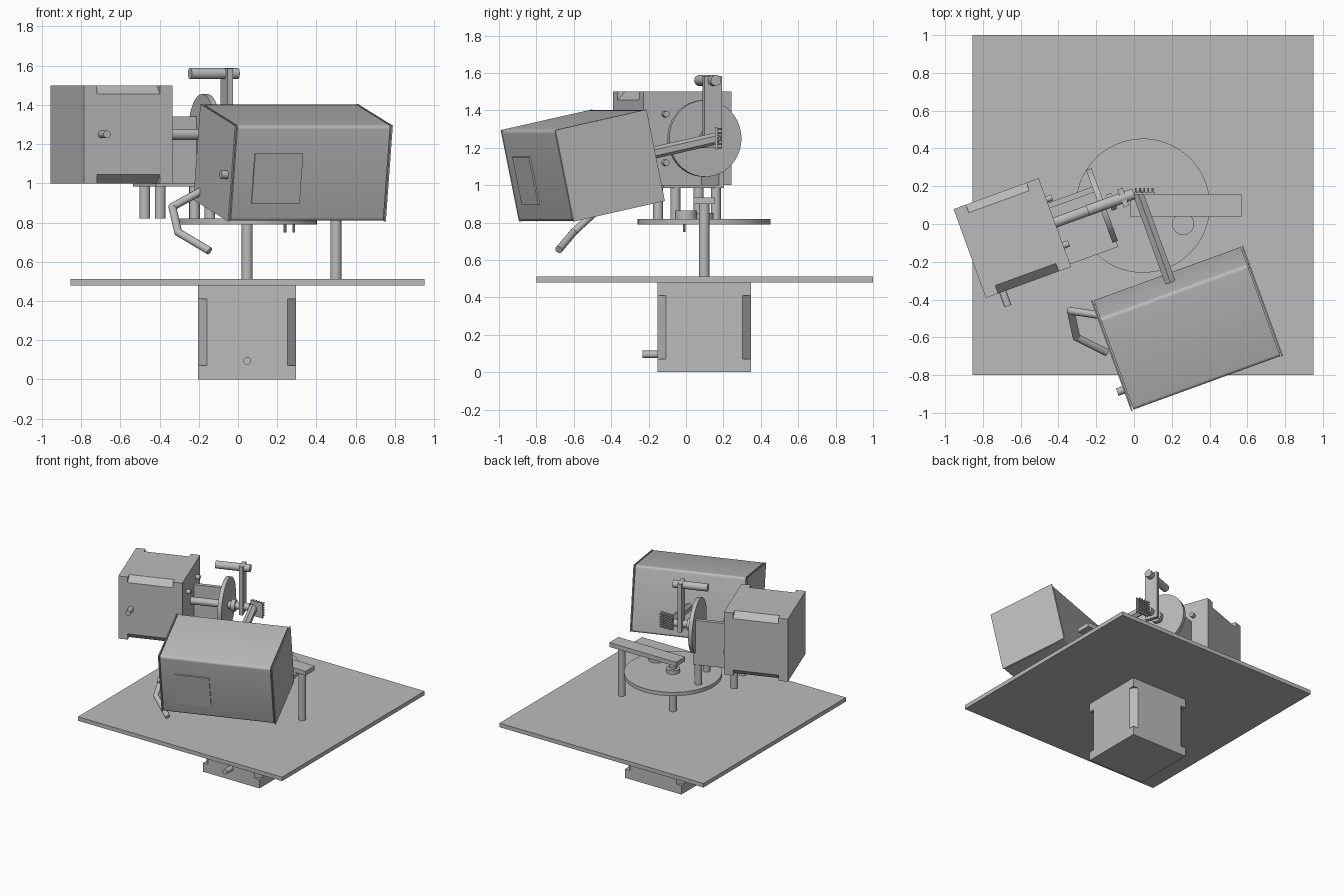
import bpy, bmesh
from math import radians
from mathutils import Matrix, Vector

if "Cube" in bpy.data.objects:
    bpy.data.objects.remove(bpy.data.objects["Cube"])

grey = bpy.data.materials.new("plain_grey")
grey.use_nodes = True
grey.diffuse_color = (0.5, 0.5, 0.5, 1)
grey.node_tree.nodes["Principled BSDF"].inputs["Base Color"].default_value = (0.5, 0.5, 0.5, 1)


def finish(name, bm, frame):
    mesh = bpy.data.meshes.new(name)
    bm.to_mesh(mesh)
    bm.free()
    mesh.materials.append(grey)
    ob = bpy.data.objects.new(name, mesh)
    ob.matrix_world = frame
    bpy.context.collection.objects.link(ob)
    bpy.ops.object.select_all(action='DESELECT')
    bpy.context.view_layer.objects.active = ob
    ob.select_set(True)
    bpy.ops.object.shade_smooth_by_angle(angle=radians(35))
    return ob


WORLD = Matrix.Identity(4)


def box(name, lo, hi, frame=WORLD, bevel=0, axis=2, segments=1):
    """Box between two corners; edges along one axis may be bevelled."""
    lo, hi = Vector(lo), Vector(hi)
    bm = bmesh.new()
    bmesh.ops.create_cube(bm, size=1)
    for v in bm.verts:
        v.co = (lo + hi) / 2 + v.co * (hi - lo)
    if bevel:
        edges = [e for e in bm.edges
                 if abs((e.verts[0].co - e.verts[1].co).normalized()[axis]) > 0.9]
        bmesh.ops.bevel(bm, geom=edges, offset=bevel, segments=segments, profile=0.5, affect='EDGES')
    return finish(name, bm, frame)


def rod(name, a, b, r, frame=WORLD, sides=32):
    """Cylinder between two points."""
    a, b = Vector(a), Vector(b)
    turn = (b - a).to_track_quat('Z', 'Y').to_matrix().to_4x4()
    bm = bmesh.new()
    bmesh.ops.create_cone(bm, cap_ends=True, segments=sides, radius1=r, radius2=r,
                          depth=(b - a).length, matrix=Matrix.Translation((a + b) / 2) @ turn)
    return finish(name, bm, frame)


def motor(name, frame, shaft_end):
    """Stepper motor along its z axis, with corner notches between two end caps."""
    s = 0.25
    box(name + "_rear_cap", (-s, -s, 0), (s, s, 0.07), frame)
    box(name + "_body", (-s, -s, 0.07), (s, s, 0.41), frame, bevel=0.045)
    box(name + "_front_cap", (-s, -s, 0.41), (s, s, 0.48), frame)
    rod(name + "_cable_plug", (0, -0.33, 0.095), (0, -s, 0.095), 0.02, frame, 12)
    rod(name + "_shaft", (0, 0, 0.48), (0, 0, shaft_end), 0.028, frame)
    for x in (-0.13, 0.13):
        for y in (-0.13, 0.13):
            rod(name + "_bolt", (x, y, 0.48), (x, y, 0.512), 0.017, frame, 16)


# Base plate with the lower motor and turntable
base = Matrix.Translation((0.047, 0.097, 0))
box("base_plate", (-0.855, -0.8, 0.48), (0.95, 1.0, 0.512))
motor("lower_motor", base, 0.87)
rod("turntable", (0, 0, 0.79), (0, 0, 0.82), 0.355, base, 96)
rod("turntable_hub", (0, 0, 0.82), (0, 0, 0.85), 0.05, base)

# Fixed sensor arm beside the turntable
rod("sensor_post", (0.5, 0.097, 0.51), (0.5, 0.097, 0.9), 0.028)
box("sensor_arm", (-0.02, 0.04, 0.9), (0.57, 0.155, 0.935))
rod("light_sensor", (0.26, 0, 0.82), (0.26, 0, 0.865), 0.058)
for x in (0.24, 0.285):
    rod("sensor_lead", (x, -0.01, 0.75), (x, -0.01, 0.82), 0.007, sides=8)

# Frame of the upper assembly: x along the motor shaft
turn = Matrix.Rotation(radians(20), 4, 'Z')
upper = Matrix.Translation((-0.649, -0.076, 0)) @ turn
lay_down = Matrix(((0, 0, 1, -0.235), (0, 1, 0, 0), (-1, 0, 0, 1.25), (0, 0, 0, 1)))
motor("upper_motor", upper @ lay_down, 0.92)

# Bracket and its four legs
box("bracket_floor", (0.16, -0.235, 0.985), (0.515, 0.11, 1.0), upper)
box("bracket_wall", (0.245, 0.08, 1.0), (0.515, 0.11, 1.34), upper)
for x in (0.212, 0.482):
    for y in (-0.155, 0.075):
        rod("bracket_leg", (x, y, 0.82), (x, y, 0.99), 0.027, upper)

# Wheel, collar and crank on the upper shaft
rod("wheel", (0.495, 0, 1.25), (0.525, 0, 1.25), 0.205, upper, 64)
rod("shaft_collar", (0.55, 0, 1.25), (0.58, 0, 1.25), 0.045, upper)
box("crank_arm", (0.615, -0.05, 1.2), (0.645, 0.05, 1.585), upper)
rod("crank_handle", (0.43, 0, 1.56), (0.69, 0, 1.56), 0.029, upper)

# Small pin board
box("pin_board", (0.0, 0.155, 1.19), (0.11, 0.168, 1.31))
for i in range(5):
    for j in range(6):
        p = Vector((0.01 + i * 0.022, 0.165, 1.2 + j * 0.02))
        rod("board_pin", p, p + Vector((0, 0.025, 0)), 0.005, sides=6)

# Tilted housing: x along its length, y towards its back
house = Matrix.Translation((0.281, -0.552, 1.105)) @ turn @ Matrix.Rotation(radians(12), 4, 'X')
L, D, H = 0.428, 0.265, 0.25
box("housing_shell", (-L + 0.014, -D, -H), (L - 0.014, D, H), house, bevel=0.02, axis=0, segments=5)
for side in (-1, 1):
    inner, outer = sorted((side * (L - 0.008), side * L))
    box("housing_end_plate", (inner, -D, -H), (outer, D, H), house)
    inner, outer = sorted((side * (L - 0.02), side * (L - 0.005)))
    box("housing_end_spacer", (inner, -D + 0.02, -H + 0.02), (outer, D - 0.02, H - 0.02), house)
box("housing_window", (-0.31, -D - 0.008, -0.155), (-0.05, -D + 0.002, 0.105), house)
rod("housing_knob", (-L - 0.035, -0.2, -0.02), (-L + 0.01, -0.2, -0.02), 0.021, house, 16)

# Bar that carries the housing
back = house.to_3x3() @ Vector((0, 1, 0))
start = Vector((0.02, 0.165, 1.25))
rod("support_bar", start, start - back * 0.52, 0.032, sides=6)

# Bent handle on the housing end
path = [Vector(p) for p in ((-0.17, -0.485, 0.97), (-0.335, -0.46, 0.88),
                            (-0.305, -0.6, 0.75), (-0.145, -0.68, 0.655))]
for a, b in zip(path, path[1:]):
    rod("bent_handle", a, b, 0.02, sides=16)
for p in path[1:3]:
    bm = bmesh.new()
    bmesh.ops.create_uvsphere(bm, u_segments=16, v_segments=8, radius=0.02)
    finish("handle_elbow", bm, Matrix.Translation(p))
